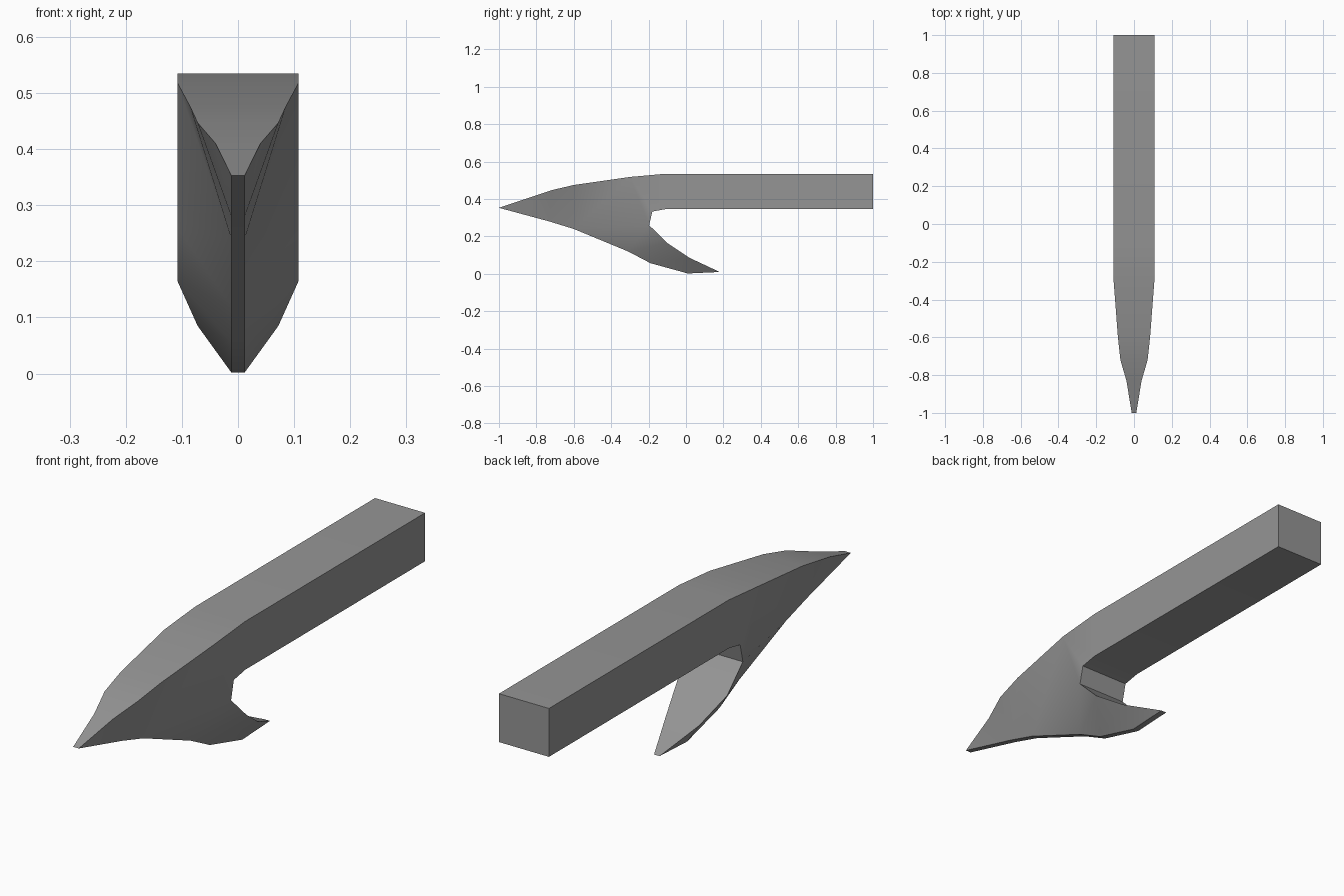
import bpy, bmesh, math

cube = bpy.data.objects.get("Cube")
if cube:
    bpy.data.objects.remove(cube, do_unlink=True)

# Plain grey metal
metal = bpy.data.materials.new("grey_metal")
metal.use_nodes = True
color = (0.3, 0.3, 0.3, 1)
metal.diffuse_color = color
metal.node_tree.nodes["Principled BSDF"].inputs["Base Color"].default_value = color

WIDE, EDGE = 0.108, 0.012

# Side outline as (y, z, half width): top, shaft end, throat, barb, cutting edge
outline = {
    "tip": (-1, 0.353, EDGE),
    "top1": (-0.83, 0.41, 0.04),
    "top2": (-0.72, 0.447, 0.072),
    "top3": (-0.6, 0.475, 0.085),
    "top4": (-0.3, 0.518, WIDE),
    "top5": (-0.11, 0.535, WIDE),
    "end_top": (1, 0.535, WIDE),
    "end_low": (1, 0.346, WIDE),
    "throat1": (-0.11, 0.346, WIDE),
    "throat2": (-0.18, 0.333, WIDE),
    "throat3": (-0.197, 0.26, WIDE),
    "barb1": (-0.1, 0.165, WIDE),
    "barb2": (0.02, 0.085, 0.072),
    "barb_tip": (0.18, 0.01, EDGE),
    "edge5": (0.01, 0.002, EDGE),
    "edge4": (-0.19, 0.057, EDGE),
    "edge3": (-0.31, 0.12, EDGE),
    "edge2": (-0.6, 0.24, EDGE),
    "edge1": (-0.73, 0.28, EDGE),
}

# Faces of one flank, mirrored to the other
flank = [
    "tip top1 edge1", "top1 top2 edge1", "top2 top3 edge1", "top3 edge2 edge1",
    "top3 top4 edge2", "top4 throat3 edge2", "throat3 edge3 edge2",
    "top4 throat2 throat3", "top4 top5 throat1 throat2",
    "top5 end_top end_low throat1",
    "throat3 barb1 edge3", "barb1 edge4 edge3",
    "barb1 barb2 edge4", "barb2 edge5 edge4", "barb2 barb_tip edge5",
]

bm = bmesh.new()
sides = [{n: bm.verts.new((s * w, y, z)) for n, (y, z, w) in outline.items()}
         for s in (1, -1)]
left, right = sides
for side in sides:
    for face in flank:
        bm.faces.new([side[n] for n in face.split()])

# Strip joining both flanks around the outline
names = list(outline)
for a, b in zip(names, names[1:] + names[:1]):
    bm.faces.new((left[a], left[b], right[b], right[a]))

bmesh.ops.recalc_face_normals(bm, faces=bm.faces)
mesh = bpy.data.meshes.new("barbed_hook")
bm.to_mesh(mesh)
bm.free()
mesh.materials.append(metal)
hook = bpy.data.objects.new("barbed_hook", mesh)
bpy.context.collection.objects.link(hook)

# Soft shading on the curved faces, crisp corners
bpy.ops.object.select_all(action="DESELECT")
hook.select_set(True)
bpy.context.view_layer.objects.active = hook
bpy.ops.object.shade_smooth_by_angle(angle=math.radians(30))
